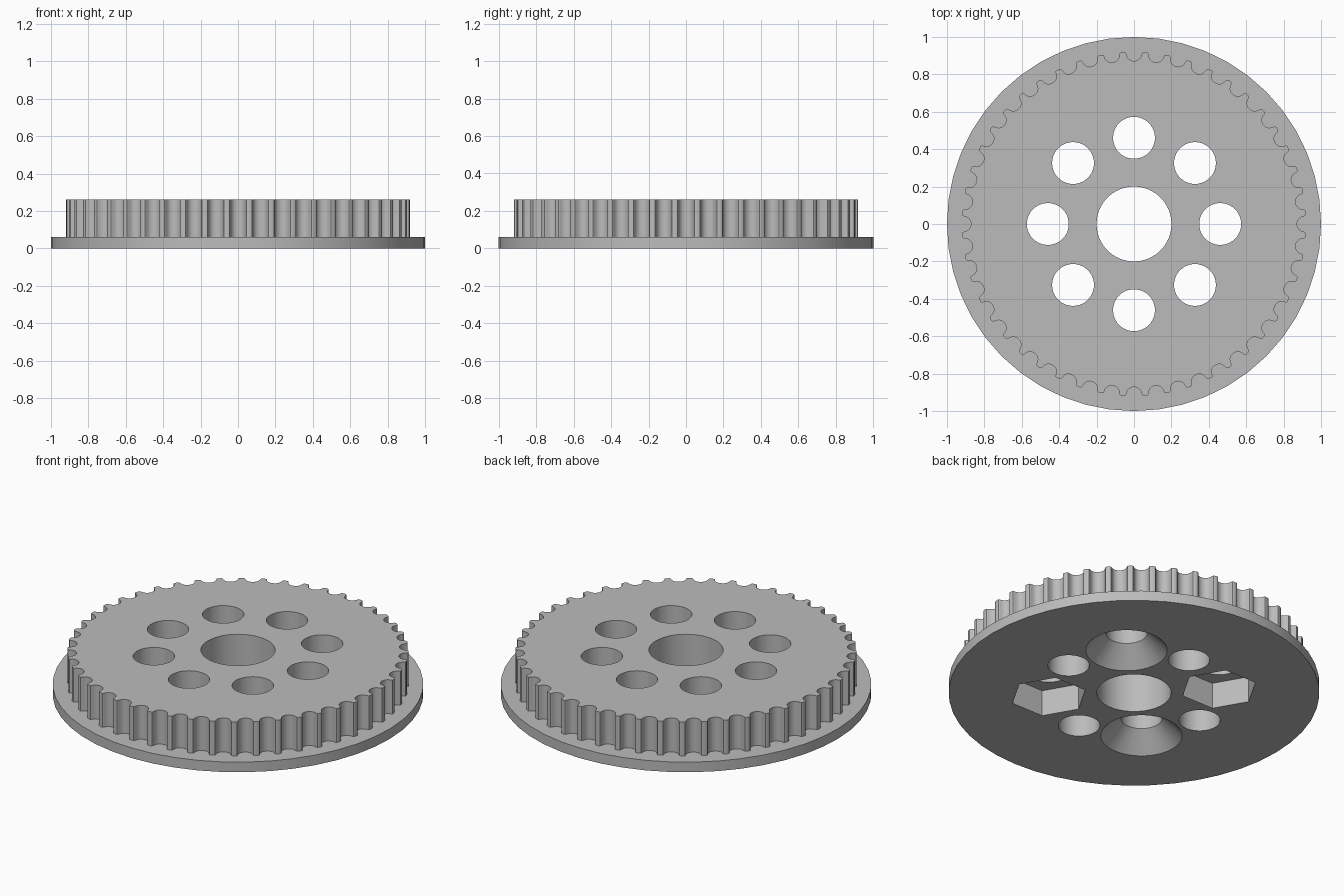
import bpy
from math import cos, sin, pi, sqrt, radians

TEETH = 48
TOP = 0.262
FLANGE_TOP = 0.06
BODY_R = 0.92
HOLE_R = 0.112
HOLE_RING = 0.461

cube = bpy.data.objects.get("Cube")
if cube:
    bpy.data.objects.remove(cube, do_unlink=True)

grey = bpy.data.materials.new("light grey plastic")
grey.use_nodes = True
colour = (0.5, 0.5, 0.5, 1)
grey.diffuse_color = colour
grey.node_tree.nodes["Principled BSDF"].inputs["Base Color"].default_value = colour


def circle(n, r, cx=0.0, cy=0.0):
    return [(cx + r * cos(2 * pi * i / n), cy + r * sin(2 * pi * i / n)) for i in range(n)]


def loft(name, lower, upper, z0, z1):
    """Closed solid between two matching outlines."""
    n = len(lower)
    verts = [(x, y, z0) for x, y in lower] + [(x, y, z1) for x, y in upper]
    faces = [list(reversed(range(n))), list(range(n, 2 * n))]
    faces += [(i, (i + 1) % n, n + (i + 1) % n, n + i) for i in range(n)]
    mesh = bpy.data.meshes.new(name)
    mesh.from_pydata(verts, [], faces)
    mesh.materials.append(grey)
    obj = bpy.data.objects.new(name, mesh)
    bpy.context.collection.objects.link(obj)
    return obj


def combine(target, tool, operation):
    """Apply a boolean and discard the tool."""
    mod = target.modifiers.new("boolean", "BOOLEAN")
    mod.operation = operation
    mod.solver = "EXACT"
    mod.object = tool
    bpy.context.view_layer.objects.active = target
    bpy.ops.object.modifier_apply(modifier=mod.name)
    bpy.data.objects.remove(tool, do_unlink=True)


# Rounded belt groove: half profile as (half width, depth), mirrored
half = [(0.0518, 0), (0.045, 0.0023), (0.0415, 0.008), (0.0402, 0.0146),
        (0.038, 0.021), (0.035, 0.0272), (0.0314, 0.033), (0.0249, 0.039),
        (0.0172, 0.0433), (0.0088, 0.0459)]
groove = half + [(0, 0.0468)] + [(-w, d) for w, d in reversed(half)]
mouth = sqrt(BODY_R ** 2 - half[0][0] ** 2)
outline = []
for t in range(TEETH):
    a = 2 * pi * t / TEETH
    for w, d in groove:
        r = mouth - d
        outline.append((r * cos(a) + w * sin(a), r * sin(a) - w * cos(a)))

# Flange joined to the toothed rim
pulley = loft("toothed_pulley", circle(TEETH, 1), circle(TEETH, 1), 0, FLANGE_TOP)
rim = loft("toothed_rim", outline, outline, FLANGE_TOP / 2, TOP)
combine(pulley, rim, "UNION")

# Centre bore
bore = circle(64, 0.2)
combine(pulley, loft("bore", bore, bore, -0.1, 0.4), "DIFFERENCE")

# Ring of eight bolt holes; the diagonals get nut pockets or countersinks below
for k in range(8):
    a = k * pi / 4
    cx, cy = HOLE_RING * cos(a), HOLE_RING * sin(a)
    hole = circle(40, HOLE_R, cx, cy)
    combine(pulley, loft("hole", hole, hole, -0.1, 0.4), "DIFFERENCE")
    if k in (1, 5):
        sink = loft("countersink", circle(40, 0.27, cx, cy), circle(40, 0.09, cx, cy), -0.05, 0.13)
        combine(pulley, sink, "DIFFERENCE")
    elif k in (3, 7):
        hexagon = circle(6, 0.208, cx, cy)
        combine(pulley, loft("nut_pocket", hexagon, hexagon, -0.05, 0.155), "DIFFERENCE")

# Smooth the curved walls, keep the rims sharp
bpy.ops.object.select_all(action="DESELECT")
pulley.select_set(True)
bpy.context.view_layer.objects.active = pulley
bpy.ops.object.shade_smooth_by_angle(angle=radians(30))
